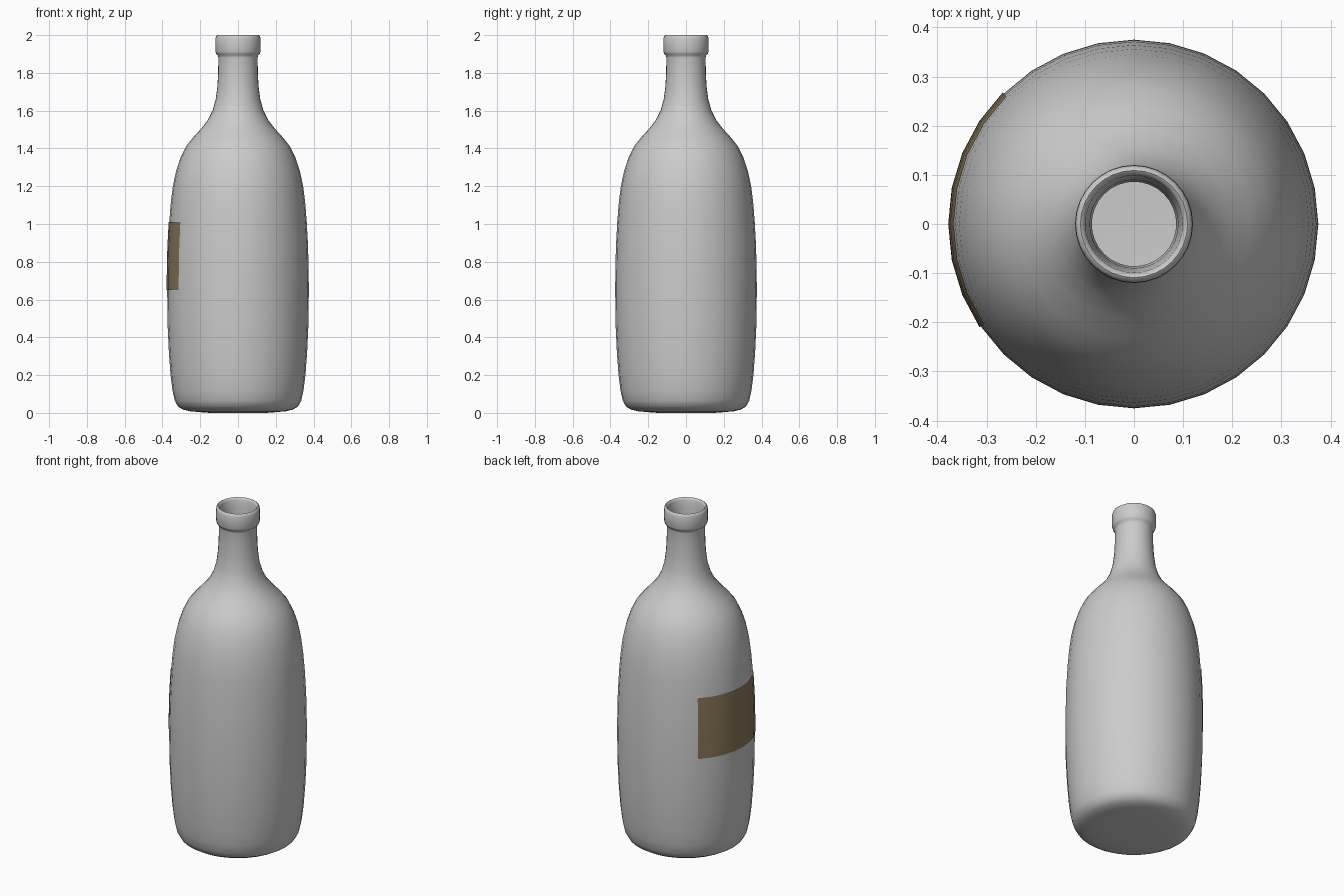
import bpy, bmesh, math

if "Cube" in bpy.data.objects:
    bpy.data.objects.remove(bpy.data.objects["Cube"])

SIDES = 32
STEP = 2 * math.pi / SIDES


def lathe(name, profile, first=0, count=SIDES, cap_bottom=False):
    """Revolve (radius, z) points around z over `count` of 32 segments."""
    bm = bmesh.new()
    full = count == SIDES
    n = count if full else count + 1
    rings = [[bm.verts.new((r * math.cos((first + i) * STEP),
                            r * math.sin((first + i) * STEP), z))
              for i in range(n)] for r, z in profile]
    for low, high in zip(rings, rings[1:]):
        for i in range(count):
            j = (i + 1) % n
            bm.faces.new((low[i], low[j], high[j], high[i]))
    if cap_bottom:
        bm.faces.new(rings[0][::-1])
    mesh = bpy.data.meshes.new(name)
    bm.to_mesh(mesh)
    bm.free()
    obj = bpy.data.objects.new(name, mesh)
    bpy.context.collection.objects.link(obj)
    bpy.ops.object.select_all(action='DESELECT')
    obj.select_set(True)
    bpy.context.view_layer.objects.active = obj
    bpy.ops.object.shade_smooth_by_angle(angle=math.radians(50))
    return obj


# Label zone shared by the body wall and the label
label_zone = [(0.375, 0.65), (0.374, 0.75), (0.371, 0.88), (0.364, 1.01)]

# Base, wall, shoulder and neck
body = [(0.15, 0.0), (0.25, 0.008), (0.29, 0.017), (0.318, 0.034), (0.335, 0.065),
        (0.347, 0.12), (0.357, 0.2), (0.366, 0.32), (0.373, 0.47)]
body += label_zone
body += [(0.356, 1.11), (0.345, 1.2), (0.328, 1.28), (0.305, 1.35), (0.276, 1.41),
         (0.236, 1.46), (0.195, 1.505), (0.16, 1.55), (0.135, 1.6), (0.118, 1.66),
         (0.109, 1.73), (0.105, 1.8), (0.104, 1.88)]
# Rounded lip and inside of the mouth, open below
lip = [(0.106, 1.893), (0.115, 1.9), (0.119, 1.912), (0.12, 1.95), (0.119, 1.985),
       (0.115, 1.996), (0.109, 2.0), (0.103, 1.996), (0.099, 1.985),
       (0.095, 1.94), (0.09, 1.88), (0.086, 1.76)]
lathe("bottle", body + lip, cap_bottom=True)

# Paper label wrapped round the left side
label = lathe("label", [(r + 0.003, z) for r, z in label_zone], first=12, count=7)
paper = bpy.data.materials.new("label_paper")
paper.diffuse_color = (0.25, 0.19, 0.10, 1)
paper.use_nodes = True
paper.node_tree.nodes["Principled BSDF"].inputs["Base Color"].default_value = paper.diffuse_color
label.data.materials.append(paper)
